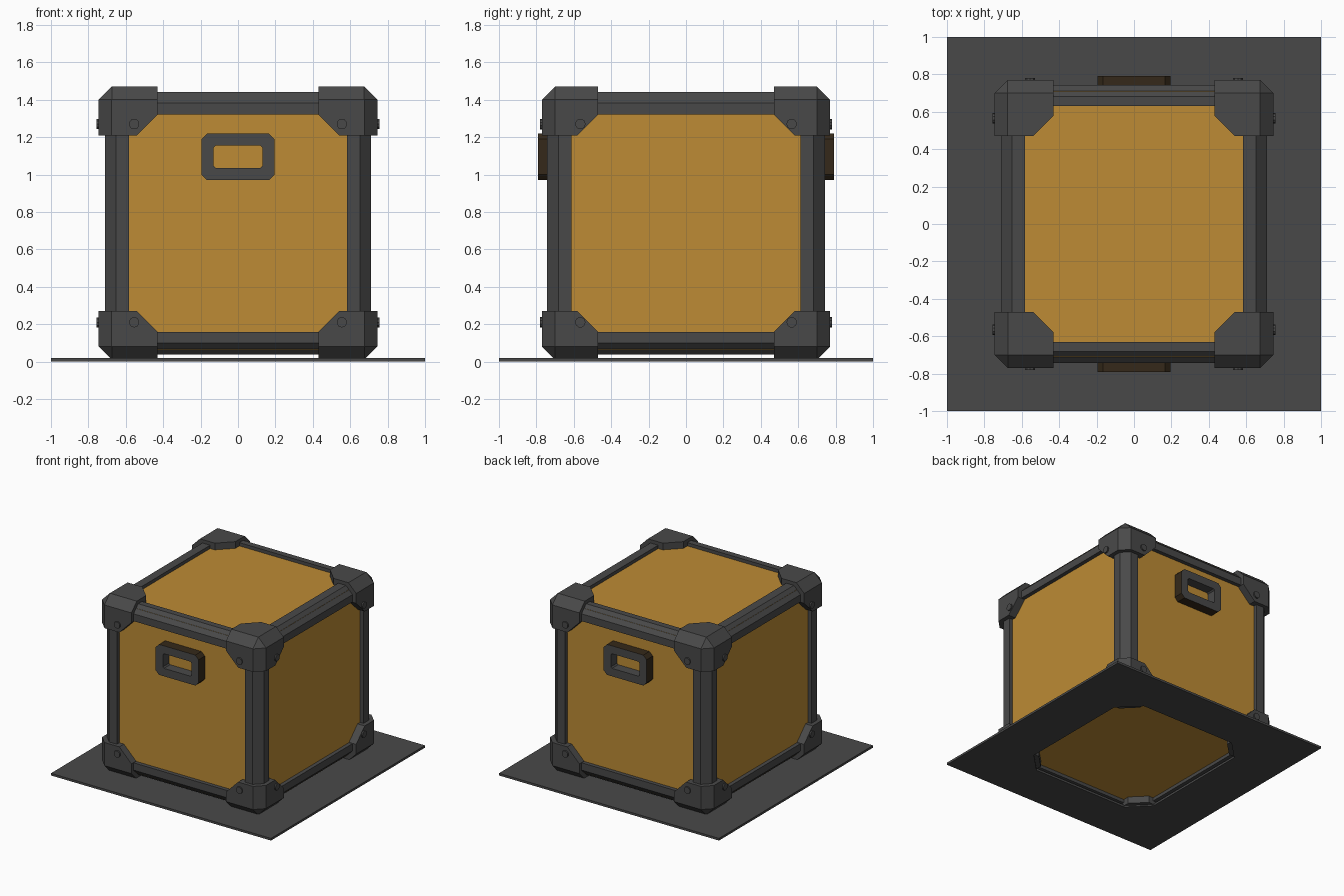
import bpy, bmesh
from math import pi
from mathutils import Matrix, Vector

if "Cube" in bpy.data.objects:
    bpy.data.objects.remove(bpy.data.objects["Cube"])


def material(name, rgb):
    m = bpy.data.materials.new(name)
    m.use_nodes = True
    m.diffuse_color = (*rgb, 1)
    m.node_tree.nodes["Principled BSDF"].inputs["Base Color"].default_value = (*rgb, 1)
    return m


GOLD = material("golden panel", (0.51, 0.26, 0.035))
GREY = material("dark grey metal", (0.066, 0.066, 0.066))
BROWN = material("dark brown", (0.035, 0.022, 0.01))

CENTRE = Vector((0, 0, 0.74))
BAR = Vector((0.712, 0.742, 0.702))      # outer reach of the edge bars
BLOCK = Vector((0.745, 0.77, 0.73))      # outer reach of the corner guards
INNER = Vector((0.43, 0.47, 0.47))       # inner reach of the corner guards
PANEL = Vector((0.68, 0.71, 0.675))
SIGNS = (-1, 1)


def finish(bm, name, *mats):
    bmesh.ops.recalc_face_normals(bm, faces=bm.faces)
    me = bpy.data.meshes.new(name)
    bm.to_mesh(me)
    bm.free()
    for m in mats:
        me.materials.append(m)
    ob = bpy.data.objects.new(name, me)
    bpy.context.collection.objects.link(ob)
    return ob


def box(lo, hi):
    bm = bmesh.new()
    bmesh.ops.create_cube(bm, size=1)
    lo, hi = Vector(lo), Vector(hi)
    for v in bm.verts:
        v.co = (lo + hi) / 2 + v.co * (hi - lo)
    return bm


def chamfer(bm, edges, size):
    bmesh.ops.bevel(bm, geom=edges, offset=size, segments=1, affect='EDGES')


def place(bm, signs):
    """Mirror a part built in the +++ octant and lift it to the crate centre."""
    for v in bm.verts:
        v.co = CENTRE + Vector(c * s for c, s in zip(v.co, signs))


def frame(outer, inner, depth):
    """Flat ring between two outlines, extruded upwards."""
    bm = bmesh.new()
    edges = []
    for loop in (outer, inner):
        vs = [bm.verts.new((x, y, 0)) for x, y in loop]
        edges += [bm.edges.new((vs[i - 1], vs[i])) for i in range(len(vs))]
    bmesh.ops.triangle_fill(bm, edges=edges, use_beauty=True)
    ext = bmesh.ops.extrude_face_region(bm, geom=bm.faces[:])
    bmesh.ops.translate(bm, vec=(0, 0, depth),
                        verts=[g for g in ext["geom"] if isinstance(g, bmesh.types.BMVert)])
    return bm


def cut_rect(x, y, cx, cy):
    """Rectangle of half sizes x, y with its corners cut off."""
    return [(x, cy), (cx, y), (-cx, y), (-x, cy), (-x, -cy), (-cx, -y), (cx, -y), (x, -cy)]


# Panelled body
finish(box(CENTRE - PANEL, CENTRE + PANEL), "body_panels", GOLD)

# Edge bars, with the outer edge chamfered
names = ("cross_bar", "side_bar", "post")
for axis in range(3):
    a, b = [i for i in range(3) if i != axis]
    for sa in SIGNS:
        for sb in SIGNS:
            lo, hi = BAR - Vector((0.13, 0.13, 0.12)), BAR.copy()
            if axis == 0:
                lo.y = BAR.y - 0.11
            lo[axis], hi[axis] = -0.6, 0.6
            bm = box(lo, hi)
            chamfer(bm, [e for e in bm.edges if all(
                abs(v.co[i] - hi[i]) < 1e-4 for v in e.verts for i in (a, b))], 0.06)
            s = [1, 1, 1]
            s[a], s[b] = sa, sb
            place(bm, s)
            finish(bm, names[axis], GREY)

# Corner guards and their rivets
for sx in SIGNS:
    for sy in SIGNS:
        for sz in SIGNS:
            bm = box(INNER, BLOCK)
            tip = lambda e, p: any((v.co - p).length < 1e-4 for v in e.verts)
            chamfer(bm, [e for e in bm.edges if tip(e, INNER)], 0.11)
            chamfer(bm, [e for e in bm.edges if tip(e, BLOCK)], 0.07)
            place(bm, (sx, sy, sz))
            finish(bm, "corner_guard", GREY)
            for axis, spot in ((0, (BLOCK.x, 0.565, 0.53)), (1, (0.555, BLOCK.y, 0.53))):
                bm = bmesh.new()
                turn = Matrix.Rotation(pi / 2, 4, 'Y' if axis == 0 else 'X')
                bmesh.ops.create_cone(bm, cap_ends=True, segments=10, radius1=0.028,
                                      radius2=0.028, depth=0.022,
                                      matrix=Matrix.Translation(spot) @ turn)
                place(bm, (sx, sy, sz))
                finish(bm, "rivet", GREY)

# Handles on front and back: grey face and opening, brown outer rim
for s, name in ((-1, "front_handle"), (1, "back_handle")):
    bm = frame(cut_rect(0.195, 0.125, 0.165, 0.095), cut_rect(0.13, 0.06, 0.12, 0.05), 0.09)
    bmesh.ops.recalc_face_normals(bm, faces=bm.faces)
    for f in bm.faces:
        c = f.calc_center_median()
        rim = abs(c.x) > 0.15 or abs(c.y) > 0.1
        f.material_index = int(abs(f.normal.z) < 0.5 and rim)
    for v in bm.verts:
        v.co = Vector((v.co.x, s * (0.7 + v.co.z), 1.095 + v.co.y))
    finish(bm, name, GREY, BROWN)

# Ground plate, open under the crate
square = [(1, 1), (-1, 1), (-1, -1), (1, -1)]
finish(frame(square, cut_rect(0.59, 0.63, 0.43, 0.47), 0.018), "ground_plate", GREY)
